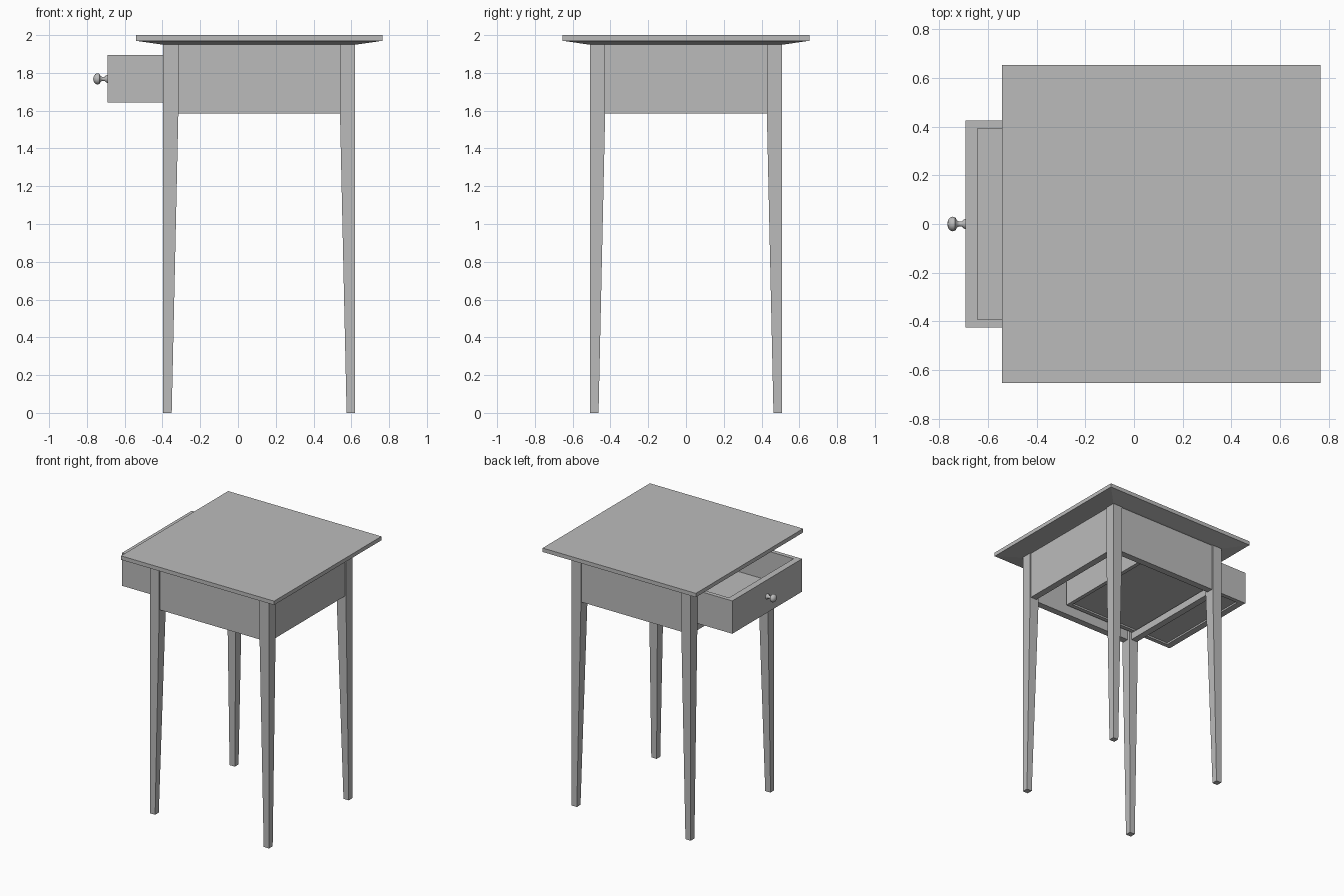
import bpy, bmesh, math
from mathutils import Matrix

cube = bpy.data.objects.get("Cube")
if cube:
    bpy.data.objects.remove(cube, do_unlink=True)

CX = 0.112          # table centre; the open drawer shifts it off the origin
HALF = 0.508        # outer half width across the legs
LEG, FOOT = 0.08, 0.045
APRON_Z, UNDER = 1.585, 1.95

grey = bpy.data.materials.new("plain grey")
grey.use_nodes = True
grey.diffuse_color = (0.5, 0.5, 0.5, 1)
grey.node_tree.nodes["Principled BSDF"].inputs["Base Color"].default_value = (0.5, 0.5, 0.5, 1)


def finish(name, bm):
    bmesh.ops.recalc_face_normals(bm, faces=bm.faces)
    mesh = bpy.data.meshes.new(name)
    bm.to_mesh(mesh)
    bm.free()
    mesh.materials.append(grey)
    obj = bpy.data.objects.new(name, mesh)
    bpy.context.collection.objects.link(obj)
    return obj


def loft(name, sections):
    """Join rectangles (x0, x1, y0, y1, z) from bottom to top into a solid."""
    bm = bmesh.new()
    rings = [[bm.verts.new(p) for p in ((a, c, z), (b, c, z), (b, d, z), (a, d, z))]
             for a, b, c, d, z in sections]
    bm.faces.new(rings[0])
    bm.faces.new(rings[-1])
    for low, high in zip(rings, rings[1:]):
        for i in range(4):
            j = (i + 1) % 4
            bm.faces.new((low[i], low[j], high[j], high[i]))
    return finish(name, bm)


def box(name, x, y, z):
    return loft(name, [(*x, *y, z[0]), (*x, *y, z[1])])


# Table top with a shallow chamfer underneath
def square(h, z):
    return (CX - h, CX + h, -h, h, z)

loft("table_top", [square(0.515, UNDER), square(0.653, 1.97), square(0.653, 2.0)])

# Legs, tapered on their inner faces
for sx, side in ((-1, "right"), (1, "left")):
    for sy, end in ((-1, "front"), (1, "back")):
        def section(w, z):
            xs = sorted((CX + sx * HALF, CX + sx * (HALF - w)))
            ys = sorted((sy * HALF, sy * (HALF - w)))
            return (*xs, *ys, z)
        loft(f"{end}_{side}_leg",
             [section(FOOT, 0), section(LEG, APRON_Z), section(LEG, UNDER)])

# Aprons on three sides, rails above and below the drawer on the fourth
span = HALF - LEG
outer, inner = HALF - 0.008, HALF - 0.06
across = (CX - span, CX + span)
box("front_apron", across, (-outer, -inner), (APRON_Z, UNDER))
box("back_apron", across, (inner, outer), (APRON_Z, UNDER))
box("left_apron", (CX + inner, CX + outer), (-span, span), (APRON_Z, UNDER))
for name, z in (("lower_rail", (APRON_Z, 1.64)), ("upper_rail", (1.897, UNDER))):
    box(name, (CX - outer, CX - inner), (-span, span), z)

# Open drawer
X0, X1, W, Z0, Z1 = -0.692, 0.28, 0.425, 1.642, 1.895
box("drawer_front", (X0, X0 + 0.05), (-W, W), (Z0, Z1))
box("drawer_back", (X1 - 0.03, X1), (-W, W), (Z0, Z1))
for s, name in ((-1, "drawer_front_side"), (1, "drawer_back_side")):
    box(name, (X0 + 0.05, X1 - 0.03), sorted((s * W, s * (W - 0.032))), (Z0, Z1))
box("drawer_floor", (X0 + 0.05, X1 - 0.03), (0.032 - W, W - 0.032), (1.655, 1.67))

# Turned knob: (radius, distance out from the drawer front)
profile = [(0, 0), (0.021, 0), (0.019, 0.006), (0.011, 0.014), (0.01, 0.025), (0.014, 0.034),
           (0.027, 0.042), (0.03, 0.052), (0.027, 0.062), (0.017, 0.071), (0, 0.075)]
bm = bmesh.new()
verts = [bm.verts.new((r, 0, h)) for r, h in profile]
edges = [bm.edges.new(pair) for pair in zip(verts, verts[1:])]
bmesh.ops.spin(bm, geom=verts + edges, cent=(0, 0, 0), axis=(0, 0, 1),
               angle=math.tau, steps=20, use_duplicate=False)
bmesh.ops.remove_doubles(bm, verts=bm.verts, dist=0.0005)
bm.transform(Matrix.Translation((X0, 0, 1.768)) @ Matrix.Rotation(-math.pi / 2, 4, 'Y'))
knob = finish("drawer_knob", bm)
bpy.context.view_layer.objects.active = knob
knob.select_set(True)
bpy.ops.object.shade_smooth_by_angle(angle=math.radians(40))
